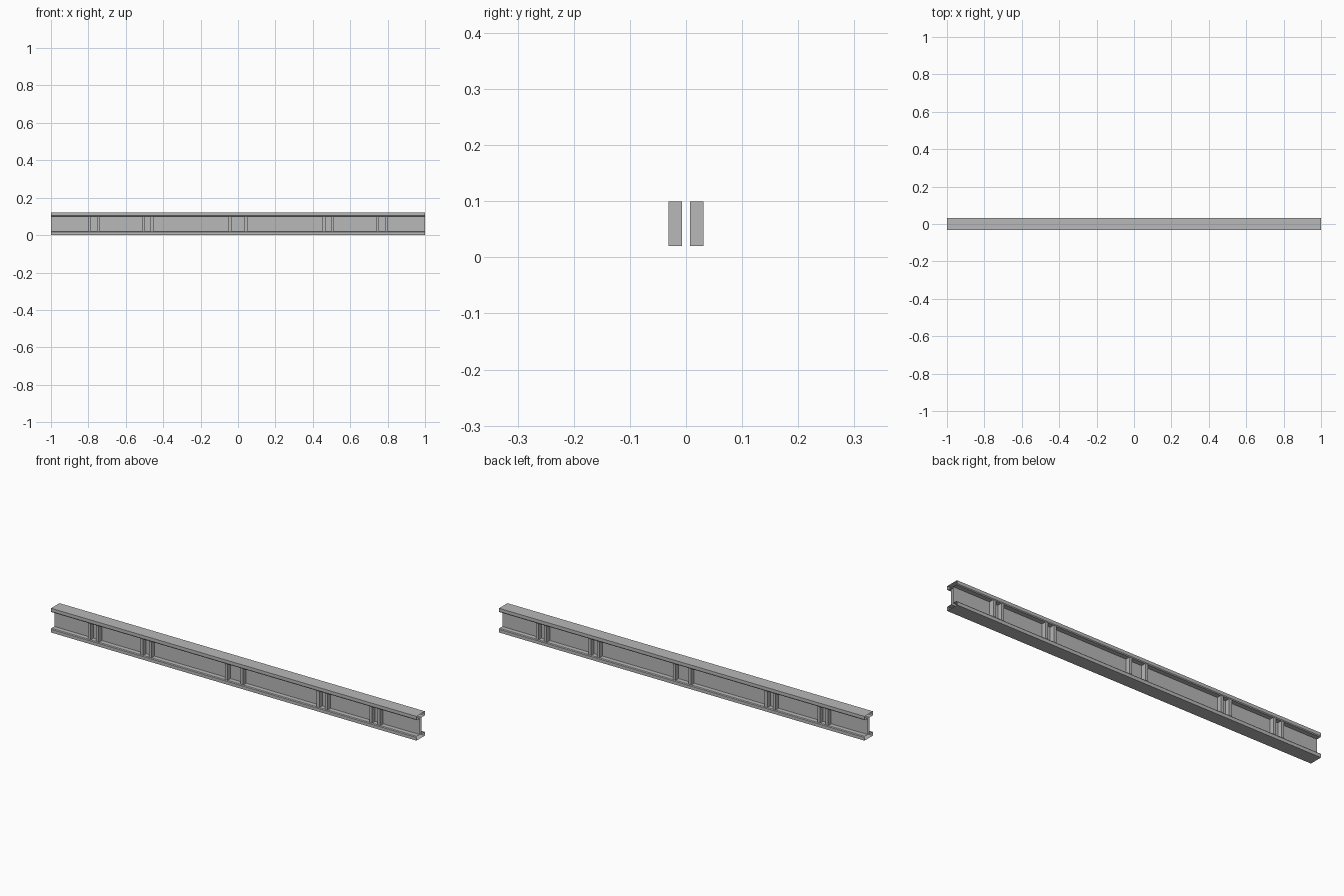
import bpy
import bmesh

cube = bpy.data.objects.get("Cube")
if cube:
    bpy.data.objects.remove(cube)

# Overall sizes
HALF_LENGTH = 1.0
HEIGHT = 0.12
FLANGE = 0.02        # flange thickness near the web
EDGE = 0.016         # flange thickness at its rim
HALF_WIDTH = 0.033
HALF_WEB = 0.007
RIB_REACH = 0.031
RIB_THICK = 0.014

steel = bpy.data.materials.new("steel grey")
steel.use_nodes = True
grey = (0.48, 0.48, 0.48, 1)
steel.diffuse_color = grey
steel.node_tree.nodes["Principled BSDF"].inputs["Base Color"].default_value = grey


def add_object(name, bm):
    bmesh.ops.recalc_face_normals(bm, faces=bm.faces)
    mesh = bpy.data.meshes.new(name)
    bm.to_mesh(mesh)
    bm.free()
    mesh.materials.append(steel)
    obj = bpy.data.objects.new(name, mesh)
    bpy.context.collection.objects.link(obj)
    return obj


# Main beam: an I-shaped outline swept along x, with open ends
quarter = [(HALF_WIDTH, 0), (HALF_WIDTH, EDGE), (RIB_REACH - 0.001, FLANGE),
           (HALF_WEB, FLANGE)]
right_side = quarter + [(y, HEIGHT - z) for y, z in reversed(quarter)]
outline = right_side + [(-y, z) for y, z in reversed(right_side)]
bm = bmesh.new()
rings = [[bm.verts.new((x, y, z)) for y, z in outline]
         for x in (-HALF_LENGTH, HALF_LENGTH)]
for i in range(len(outline)):
    j = (i + 1) % len(outline)
    bm.faces.new((rings[0][i], rings[0][j], rings[1][j], rings[1][i]))
add_object("main_beam", bm)


# Stiffener ribs: upright plates in pairs on both sides of the web
def add_rib(name, x, side):
    bm = bmesh.new()
    bmesh.ops.create_cube(bm, size=1)
    depth = RIB_REACH - HALF_WEB
    bmesh.ops.scale(bm, vec=(RIB_THICK, depth, HEIGHT - 2 * FLANGE), verts=bm.verts)
    bmesh.ops.translate(bm, vec=(x, side * (HALF_WEB + depth / 2), HEIGHT / 2),
                        verts=bm.verts)
    add_object(name, bm)


pairs = {"far_right": (-0.77, 0.0225), "right": (-0.482, 0.0225),
         "middle": (0, 0.043), "left": (0.482, 0.0225), "far_left": (0.77, 0.0225)}
for place, (centre, offset) in pairs.items():
    for side, face in ((-1, "front"), (1, "back")):
        for sign, part in ((-1, "a"), (1, "b")):
            add_rib(f"{place}_{face}_rib_{part}", centre + sign * offset, side)
